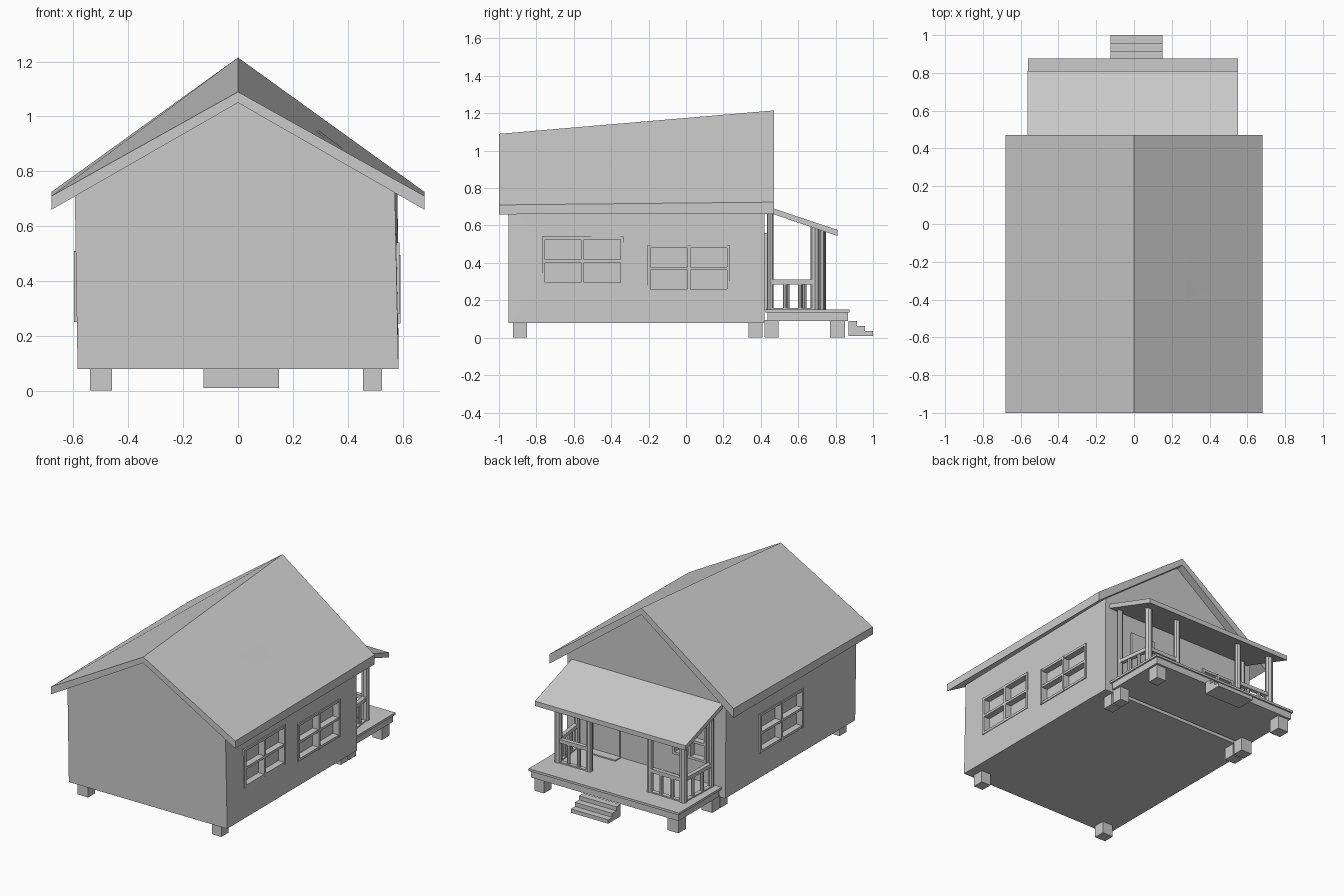
import bpy, bmesh
from mathutils import Vector

if "Cube" in bpy.data.objects:
    bpy.data.objects.remove(bpy.data.objects["Cube"])


def mesh_object(name, verts, faces):
    me = bpy.data.meshes.new(name)
    bm = bmesh.new()
    vs = [bm.verts.new(v) for v in verts]
    for f in faces:
        bm.faces.new([vs[i] for i in f])
    bmesh.ops.recalc_face_normals(bm, faces=bm.faces)
    bm.to_mesh(me)
    bm.free()
    ob = bpy.data.objects.new(name, me)
    bpy.context.collection.objects.link(ob)
    return ob


def loft(name, a, b):
    """Solid between two outlines with the same number of points."""
    n = len(a)
    sides = [(i, (i + 1) % n, n + (i + 1) % n, n + i) for i in range(n)]
    return mesh_object(name, a + b, sides + [tuple(range(n)), tuple(range(n, 2 * n))])


def box(name, x0, x1, y0, y1, z0, z1):
    def ring(z):
        return [(x0, y0, z), (x1, y0, z), (x1, y1, z), (x0, y1, z)]
    return loft(name, ring(z0), ring(z1))


def post(name, x, y, z0, z1, r):
    bpy.ops.mesh.primitive_cylinder_add(vertices=8, radius=r, depth=z1 - z0,
                                        location=(x, y, (z0 + z1) / 2))
    bpy.context.object.name = name


# House body, its gable growing taller toward the porch end
def body_outline(y, xl, xr, eave, apex):
    return [(-0.585, y, 0.08), (0.585, y, 0.08), (xr, y, eave), (0, y, apex), (xl, y, eave)]


body = loft("house_walls", body_outline(-0.95, -0.595, 0.572, 0.722, 1.06),
            body_outline(0.42, -0.59, 0.582, 0.738, 1.172))


# Main roof: folded slab with a rising ridge
def roof_outline(y, ridge, top, under, eave):
    return [(-0.68, y, eave), (-0.68, y, top), (0, y, ridge),
            (0.68, y, top), (0.68, y, eave), (0, y, under)]


loft("main_roof", roof_outline(-1.0, 1.09, 0.71, 1.05, 0.66),
     roof_outline(0.47, 1.215, 0.725, 1.17, 0.662))


# Windows: recess cut into the wall, with a frame and glazing bars
def window(name, axis, wall, a0, a1, z0, z1, out):
    def slab(n, d0, d1, p0, p1, q0, q1):
        d = sorted((wall + out * d0, wall + out * d1))
        if axis == 'X':
            return box(n, d[0], d[1], p0, p1, q0, q1)
        return box(n, p0, p1, d[0], d[1], q0, q1)

    cutter = slab(name + "_cutter", -0.035, 0.08, a0, a1, z0, z1)
    cutter.hide_render = True
    cutter.hide_set(True)
    mod = body.modifiers.new(name, 'BOOLEAN')
    mod.operation = 'DIFFERENCE'
    mod.solver = 'EXACT'
    mod.object = cutter
    t = 0.016
    am, zm = (a0 + a1) / 2, (z0 + z1) / 2
    for i, a in enumerate((a0, am - t / 2, a1 - t)):
        slab(f"{name}_upright_{i}", -0.036, 0.01, a, a + t, z0, z1)
    for i, z in enumerate((z0, zm - t / 2, z1 - t)):
        slab(f"{name}_bar_{i}", -0.036, 0.008, a0, a1, z, z + t)


window("right_front_window", 'X', 0.579, -0.77, -0.335, 0.28, 0.54, 1)
window("right_back_window", 'X', 0.582, -0.205, 0.235, 0.245, 0.495, 1)
window("left_window", 'X', -0.588, -0.39, 0.07, 0.25, 0.51, -1)
window("porch_window", 'Y', 0.42, -0.45, -0.2, 0.28, 0.52, 1)

# Porch door and doorstep
box("door", 0.19, 0.38, 0.41, 0.432, 0.15, 0.56)
box("doorstep", 0.18, 0.39, 0.43, 0.49, 0.15, 0.158)

# Foundation blocks under house and porch
for i, (y0, y1, h) in enumerate(((-0.925, -0.85, 0.085), (0.335, 0.41, 0.085),
                                 (0.42, 0.495, 0.095), (0.77, 0.85, 0.095))):
    box(f"left_footing_{i}", -0.54, -0.46, y0, y1, 0, h)
    box(f"right_footing_{i}", 0.455, 0.525, y0, y1, 0, h)

# Porch deck with thin top boards
box("porch_base", -0.55, 0.54, 0.435, 0.865, 0.09, 0.14)
box("porch_boards", -0.56, 0.55, 0.425, 0.875, 0.135, 0.15)


# Porch lean-to roof
def lean_outline(x):
    return [(x, 0.415, 0.709), (x, 0.81, 0.576), (x, 0.81, 0.544), (x, 0.415, 0.678)]


loft("porch_roof", lean_outline(-0.565), lean_outline(0.55))

# Steps
for i in range(3):
    box(f"step_{i}", -0.125, 0.15, 0.87, 0.914 + 0.043 * i, 0.01, 0.09 - 0.027 * i)


# Porch posts, then rails with balusters between them
def rail(name, a, b):
    a, b = Vector(a), Vector(b)
    side = Vector((-(b - a).y, (b - a).x)).normalized() * 0.014
    for part, z0, z1 in (("top", 0.285, 0.31), ("bottom", 0.15, 0.158)):
        ends = [a + side, a - side, b - side, b + side]
        loft(f"{name}_{part}", [(p.x, p.y, z0) for p in ends], [(p.x, p.y, z1) for p in ends])
    for k in (1, 2):
        p = a.lerp(b, k / 3)
        post(f"{name}_baluster_{k}", p.x, p.y, 0.15, 0.29, 0.012)


for side, corner, inner, wall in (("right", (0.46, 0.69), (0.23, 0.69), (0.49, 0.45)),
                                  ("left", (-0.49, 0.725), (-0.24, 0.72), (-0.5, 0.45))):
    post(side + "_corner_post", *corner, 0.15, 0.592, 0.024)
    post(side + "_inner_post", *inner, 0.15, 0.592, 0.02)
    post(side + "_wall_post", *wall, 0.15, 0.675, 0.018)
    rail(side + "_front_rail", corner, inner)
    rail(side + "_side_rail", corner, wall)
